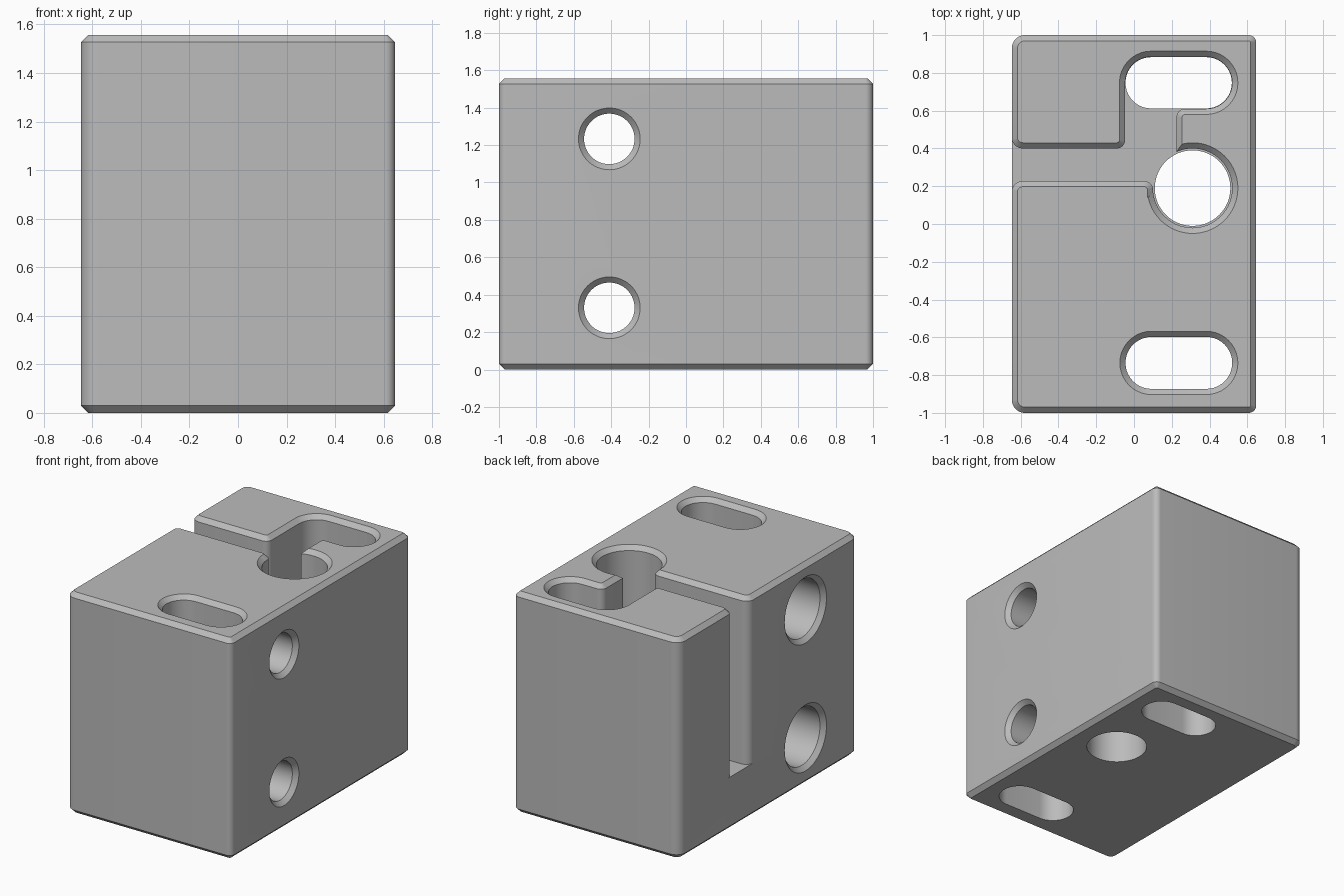
import bpy, bmesh, math
from mathutils import Vector, Matrix

if "Cube" in bpy.data.objects:
    bpy.data.objects.remove(bpy.data.objects["Cube"], do_unlink=True)

W, D, H, C = 0.647, 1.0, 1.557, 0.03   # half width, half depth, height, chamfer
FLOOR = 0.375                          # floor of the top pocket
FLARE = C + 0.005                      # flared rims overshoot the face slightly

gray = bpy.data.materials.new("light gray")
gray.use_nodes = True
gray.diffuse_color = (0.5, 0.5, 0.5, 1)
gray.node_tree.nodes["Principled BSDF"].inputs["Base Color"].default_value = (0.5, 0.5, 0.5, 1)


def rounded(corners, steps=10):
    """Polygon of (x, y, radius) corners, each filleted with an arc."""
    pts = []
    for i, (x, y, r) in enumerate(corners):
        p = Vector((x, y))
        a = (Vector(corners[i - 1][:2]) - p).normalized()
        b = (Vector(corners[(i + 1) % len(corners)][:2]) - p).normalized()
        if r == 0:
            pts.append(p)
            continue
        half = a.angle(b) / 2
        mid = p + (a + b).normalized() * r / math.sin(half)
        start = p + a * r / math.tan(half) - mid
        sweep = math.pi - 2 * half
        turn = 1 if (-a).cross(b) > 0 else -1
        for k in range(steps + 1):
            pts.append(mid + Matrix.Rotation(turn * sweep * k / steps, 2) @ start)
    return pts


def rect(x0, x1, y0, y1, r_left, r_right):
    return rounded([(x0, y0, r_left), (x1, y0, r_right), (x1, y1, r_right), (x0, y1, r_left)])


def circle(x, y, r, n=64):
    return [Vector((x + r * math.cos(math.tau * k / n), y + r * math.sin(math.tau * k / n)))
            for k in range(n)]


def offset(pts, d):
    """Move a counter-clockwise outline outward by d with mitred corners."""
    out = []
    for i, p in enumerate(pts):
        e = (p - pts[i - 1]).normalized()
        f = (pts[(i + 1) % len(pts)] - p).normalized()
        n, m = Vector((e.y, -e.x)), Vector((f.y, -f.x))
        out.append(p + (n + m) * d / (1 + n.dot(m)))
    return out


def stack(name, pts, levels, matrix=None):
    """Solid through rings of the outline at (z, offset) levels."""
    bm = bmesh.new()
    rings = [[bm.verts.new((p.x, p.y, z)) for p in offset(pts, d)] for z, d in levels]
    for lo, hi in zip(rings, rings[1:]):
        for i in range(len(lo)):
            bm.faces.new((lo[i - 1], lo[i], hi[i], hi[i - 1]))
    bm.faces.new(rings[0][::-1])
    bm.faces.new(rings[-1])
    if matrix:
        bm.transform(matrix)
    mesh = bpy.data.meshes.new(name)
    bm.to_mesh(mesh)
    bm.free()
    ob = bpy.data.objects.new(name, mesh)
    bpy.context.collection.objects.link(ob)
    mesh.materials.append(gray)
    return ob


def flared(bottom, face):
    """Levels of a recess whose rim is chamfered at the face."""
    return [(bottom, 0), (face - C, 0), (face - C + FLARE, FLARE)]


# Block with rounded upright edges and chamfered top and bottom
block = stack("mounting_block", rect(-W, W, -D, D, 0.07, 0.04),
              [(0, -C), (C, 0), (H - C, 0), (H, -C)])

# Pocket: side channel, connecting passage and rear slot
S = 0.1374
mouth = -W - 0.001
pocket = rounded([
    (mouth, 0.228, 0.06), (0.102, 0.228, 0.05), (0.102, 0.17, 0), (0.3, 0.17, 0),
    (0.3, 0.3, 0), (0.225, 0.35, 0), (0.225, 0.61, 0.045), (0.52, 0.61, S),
    (0.52, 0.885, S), (-0.047, 0.885, S), (-0.047, 0.4, 0.045), (mouth, 0.4, 0.06),
    (mouth, 0.47, 0), (-0.8, 0.47, 0), (-0.8, 0.158, 0), (mouth, 0.158, 0)])
front_slot = rect(-0.045, 0.52, -0.873, -0.598, S, S)
rear_slot = rect(-0.045, 0.518, 0.612, 0.883, 0.135, 0.135)

cutters = [
    stack("pocket_cutter", pocket, flared(FLOOR, H)),
    stack("round_pocket_cutter", circle(0.31, 0.19, 0.21), flared(FLOOR, H)),
    stack("round_hole_cutter", circle(0.31, 0.19, 0.2), [(-0.1, 0), (0.6, 0)]),
    stack("rear_slot_cutter", rear_slot, [(-0.1, 0), (0.6, 0)]),
    stack("front_slot_cutter", front_slot, flared(-0.1, H)),
]

# Two cross holes: narrow on the left face, wide counterbore on the right face
to_left = Matrix.Rotation(math.pi / 2, 4, "Y")
to_right = Matrix.Rotation(-math.pi / 2, 4, "Y")
for z in (0.33, 1.233):
    cutters.append(stack("bolt_hole_cutter", circle(-z, -0.41, 0.135), flared(-0.5, W), to_left))
    cutters.append(stack("counterbore_cutter", circle(z, -0.41, 0.203), flared(0.06, W), to_right))

for cutter in cutters:
    cutter.hide_render = True
    mod = block.modifiers.new(cutter.name, "BOOLEAN")
    mod.operation = "DIFFERENCE"
    mod.solver = "EXACT"
    mod.object = cutter

# Apply the cuts and remove the helpers
bpy.context.view_layer.update()
graph = bpy.context.evaluated_depsgraph_get()
block_mesh = bpy.data.meshes.new_from_object(block.evaluated_get(graph))
block.modifiers.clear()
block.data = block_mesh
for cutter in cutters:
    bpy.data.objects.remove(cutter, do_unlink=True)

# Smooth the curved walls, keep the edges sharp
bpy.ops.object.select_all(action="DESELECT")
block.select_set(True)
bpy.context.view_layer.objects.active = block
bpy.ops.object.shade_smooth_by_angle(angle=math.radians(25))
